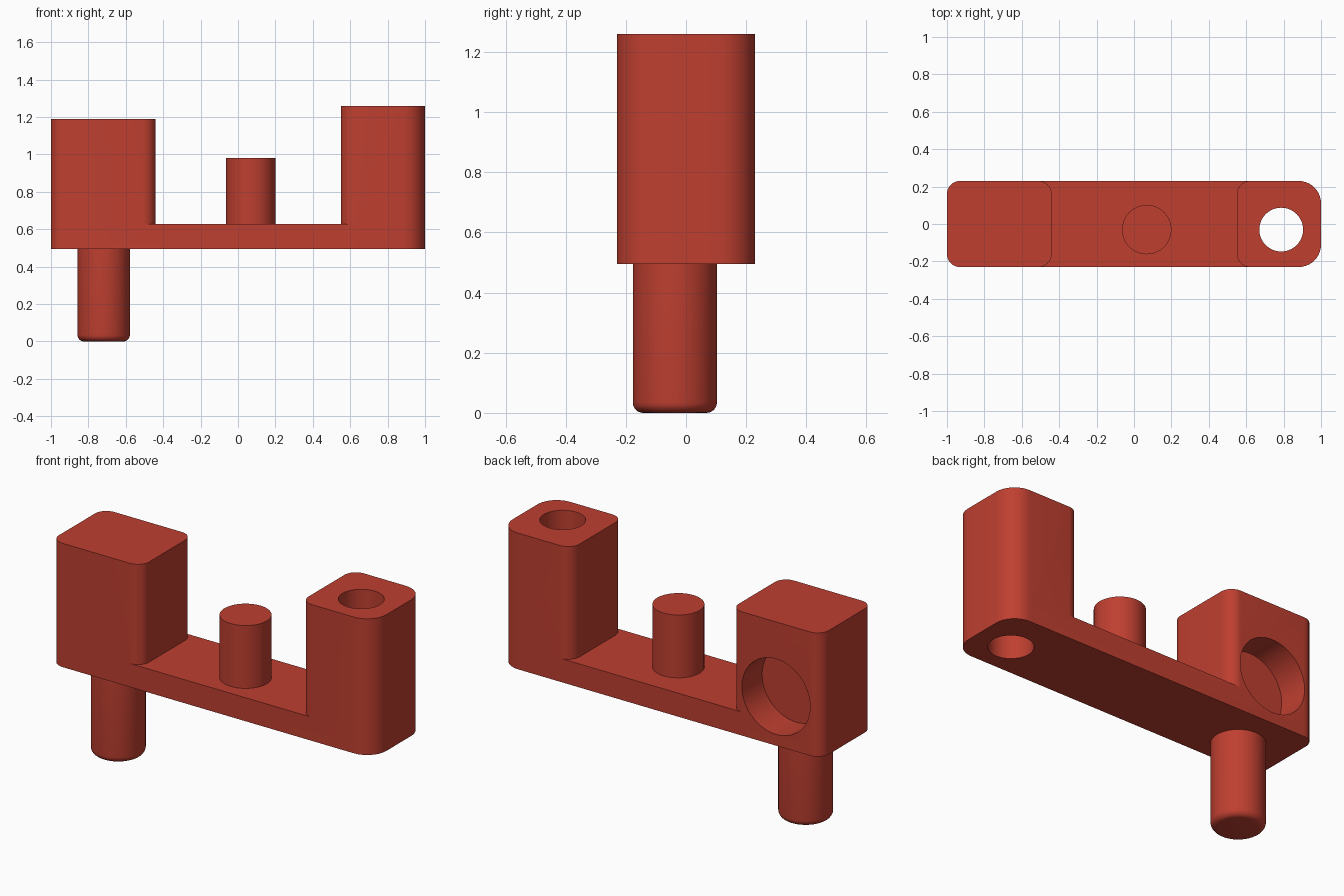
import bpy, bmesh, math

if "Cube" in bpy.data.objects:
    bpy.data.objects.remove(bpy.data.objects["Cube"])

red = bpy.data.materials.new("brick red")
red.diffuse_color = (0.52, 0.05, 0.03, 1)
red.use_nodes = True
red.node_tree.nodes["Principled BSDF"].inputs["Base Color"].default_value = red.diffuse_color

BASE_Z, DECK_Z, HALF_Y = 0.495, 0.627, 0.23


def finish(name, bm):
    bmesh.ops.recalc_face_normals(bm, faces=bm.faces)
    mesh = bpy.data.meshes.new(name)
    bm.to_mesh(mesh)
    bm.free()
    ob = bpy.data.objects.new(name, mesh)
    bpy.context.collection.objects.link(ob)
    mesh.materials.append(red)
    return ob


def rounded_prism(name, x0, x1, z0, z1, r_left, r_right, steps=10):
    """Upright prism with rounded vertical corners; a radius per end."""
    corners = [(x1, HALF_Y, r_right, 0), (x0, HALF_Y, r_left, 90),
               (x0, -HALF_Y, r_left, 180), (x1, -HALF_Y, r_right, 270)]
    bm = bmesh.new()
    ring = []
    for x, y, r, start in corners:
        cx, cy = x - math.copysign(r, x - (x0 + x1) / 2), y - math.copysign(r, y)
        for i in range(steps + 1):
            a = math.radians(start + 90 * i / steps)
            ring.append(bm.verts.new((cx + r * math.cos(a), cy + r * math.sin(a), z0)))
    face = bm.faces.new(ring)
    top = bmesh.ops.extrude_face_region(bm, geom=[face])["geom"]
    bmesh.ops.translate(bm, vec=(0, 0, z1 - z0),
                        verts=[v for v in top if isinstance(v, bmesh.types.BMVert)])
    return finish(name, bm)


def cylinder(name, x, y, z0, z1, r, tip=0.0):
    """Upright cylinder, optionally with a rounded lower rim."""
    bm = bmesh.new()
    bmesh.ops.create_cone(bm, cap_ends=True, segments=64, radius1=r, radius2=r, depth=z1 - z0)
    bmesh.ops.translate(bm, verts=bm.verts, vec=(x, y, (z0 + z1) / 2))
    if tip:
        rim = [e for e in bm.edges if all(abs(v.co.z - z0) < 1e-5 for v in e.verts)]
        bmesh.ops.bevel(bm, geom=rim, offset=tip, segments=6, profile=0.5, affect='EDGES')
    return finish(name, bm)


def combine(target, other, operation):
    mod = target.modifiers.new(operation.lower(), 'BOOLEAN')
    mod.operation, mod.solver, mod.object = operation, 'EXACT', other
    bpy.context.view_layer.objects.active = target
    bpy.ops.object.modifier_apply(modifier=mod.name)
    bpy.data.objects.remove(other)


# Flat bar with a block rising from each end
body = rounded_prism("bracket_body", -1, 1, BASE_Z, DECK_Z, 0.07, 0.12)
combine(body, rounded_prism("left_block", -1, -0.44, 0.55, 1.19, 0.07, 0.07), 'UNION')
combine(body, rounded_prism("right_block", 0.55, 1, 0.55, 1.26, 0.07, 0.12), 'UNION')

# Vertical hole through the right block
combine(body, cylinder("through_hole", 0.787, -0.03, 0.3, 1.5, 0.117), 'DIFFERENCE')

# Blind round pocket in the back of the left block
pocket = cylinder("back_pocket", 0, 0, -0.2, 0.2, 0.212)
pocket.rotation_euler.x = math.pi / 2
pocket.location = (-0.72, 0.25, 0.77)
bpy.context.view_layer.update()
combine(body, pocket, 'DIFFERENCE')

# Pegs: one on the deck, one hanging under the left block
deck_peg = cylinder("deck_peg", 0.068, -0.03, DECK_Z - 0.02, 0.98, 0.132)
lower_peg = cylinder("lower_peg", -0.718, -0.037, 0, BASE_Z + 0.02, 0.14, tip=0.035)

# Smooth curved walls, keep the edges sharp
for ob in (body, deck_peg, lower_peg):
    bpy.ops.object.select_all(action='DESELECT')
    ob.select_set(True)
    bpy.context.view_layer.objects.active = ob
    bpy.ops.object.shade_smooth_by_angle(angle=math.radians(30))
